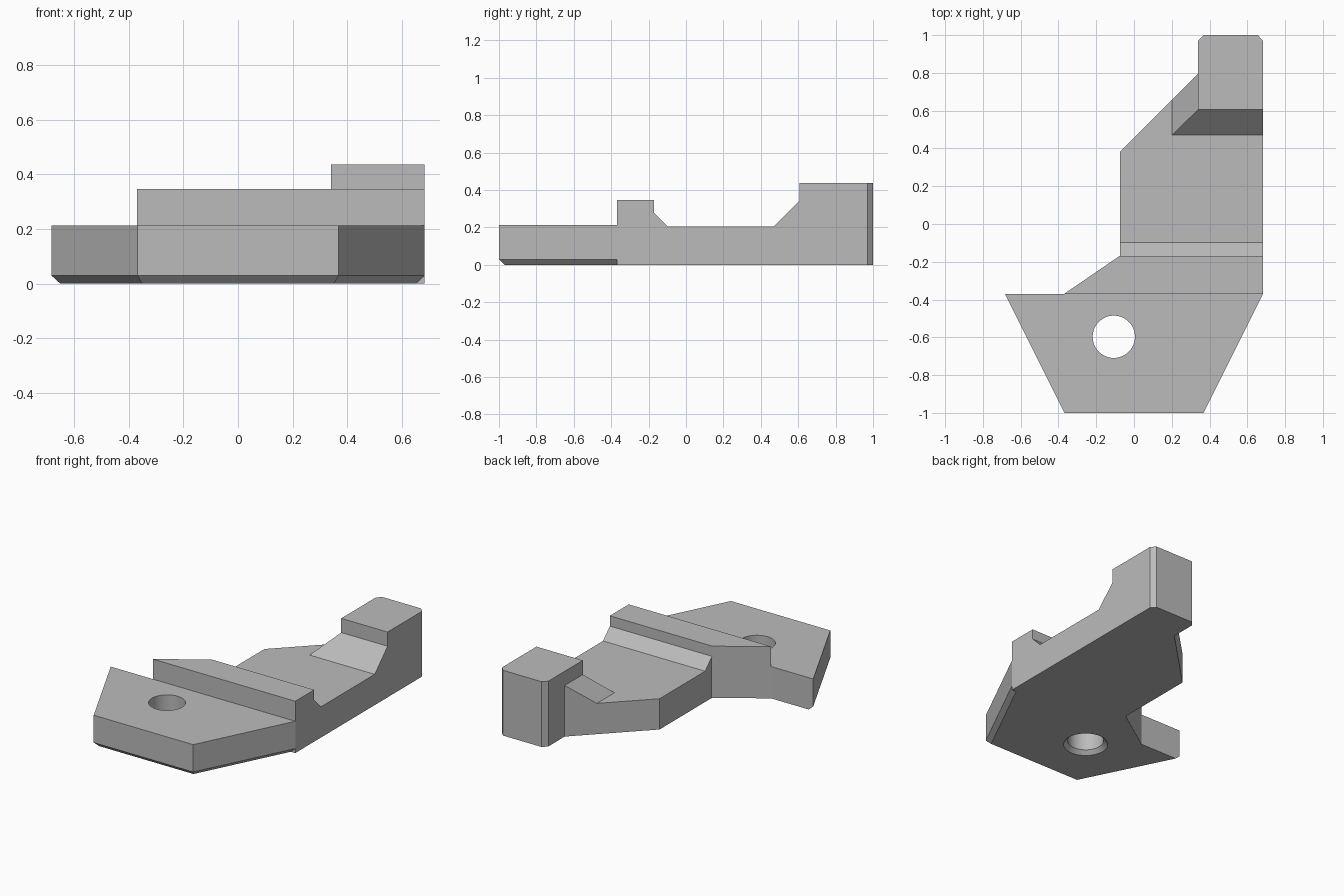
import bpy
import bmesh
from math import cos, sin, tau, radians

if "Cube" in bpy.data.objects:
    bpy.data.objects.remove(bpy.data.objects["Cube"], do_unlink=True)

grey = bpy.data.materials.new("plain grey")
grey.use_nodes = True
grey.diffuse_color = (0.5, 0.5, 0.5, 1)
grey.node_tree.nodes["Principled BSDF"].inputs["Base Color"].default_value = (0.5, 0.5, 0.5, 1)


def loft(name, rings):
    """Closed solid through rings of equal point count."""
    bm = bmesh.new()
    loops = [[bm.verts.new(p) for p in ring] for ring in rings]
    n = len(loops[0])
    bm.faces.new(loops[0])
    bm.faces.new(loops[-1])
    for a, b in zip(loops, loops[1:]):
        for i in range(n):
            j = (i + 1) % n
            bm.faces.new((a[i], a[j], b[j], b[i]))
    bmesh.ops.recalc_face_normals(bm, faces=bm.faces)
    mesh = bpy.data.meshes.new(name)
    bm.to_mesh(mesh)
    bm.free()
    mesh.materials.append(grey)
    obj = bpy.data.objects.new(name, mesh)
    bpy.context.collection.objects.link(obj)
    return obj


def at_z(outline, z):
    return [(x, y, z) for x, y in outline]


def cut(obj, cutter):
    """Subtract the cutter and remove it."""
    mod = obj.modifiers.new("cut", "BOOLEAN")
    mod.operation = "DIFFERENCE"
    mod.solver = "EXACT"
    mod.object = cutter
    bpy.context.view_layer.objects.active = obj
    bpy.ops.object.modifier_apply(modifier=mod.name)
    bpy.data.objects.remove(cutter, do_unlink=True)


# Body: full-height footprint
FRONT = -0.37
footprint = [(0.683, FRONT), (0.683, 0.97), (0.655, 1), (0.368, 1), (0.34, 0.97),
             (0.34, 0.797), (-0.073, 0.384), (-0.073, -0.167), (-0.37, FRONT)]
body = loft("body", [at_z(footprint, 0), at_z(footprint, 0.437)])

# Side-to-side cut leaves the ridge, the trough and the front ramp
trough = [(-1, 0.347), (-0.17, 0.347), (-0.17, 0.278), (-0.098, 0.206),
          (0.47, 0.206), (0.606, 0.342), (0.606, 1), (-1, 1)]
cut(body, loft("trough_cutter", [[(x, y, z) for y, z in trough] for x in (-2, 2)]))

# Lengthwise cut leaves the ramp on the inner side of the tower
side = [(-1, 0.206), (0.2, 0.206), (0.34, 0.342), (0.34, 1), (-1, 1)]
cut(body, loft("side_cutter", [[(x, y, z) for x, z in side] for y in (0.4, 2)]))

# Front plate with a chamfer under its front and slanted edges
outer = [(-0.368, -1), (0.368, -1), (0.683, FRONT), (-0.683, FRONT)]
inner = [(-0.35, -0.97), (0.35, -0.97), (0.65, FRONT), (-0.65, FRONT)]
plate = loft("front_plate", [at_z(inner, 0), at_z(outer, 0.03), at_z(outer, 0.213)])

# Through hole, flared underneath
SIDES = 48
rings = []
for radius, z in ((0.168, -0.03), (0.112, 0.026), (0.112, 0.4)):
    circle = [(-0.107 + radius * cos(tau * i / SIDES),
               -0.597 + radius * sin(tau * i / SIDES)) for i in range(SIDES)]
    rings.append(at_z(circle, z))
cut(plate, loft("hole_cutter", rings))

# Smooth hole wall, sharp edges elsewhere
bpy.ops.object.select_all(action="DESELECT")
plate.select_set(True)
bpy.context.view_layer.objects.active = plate
bpy.ops.object.shade_smooth_by_angle(angle=radians(20))
